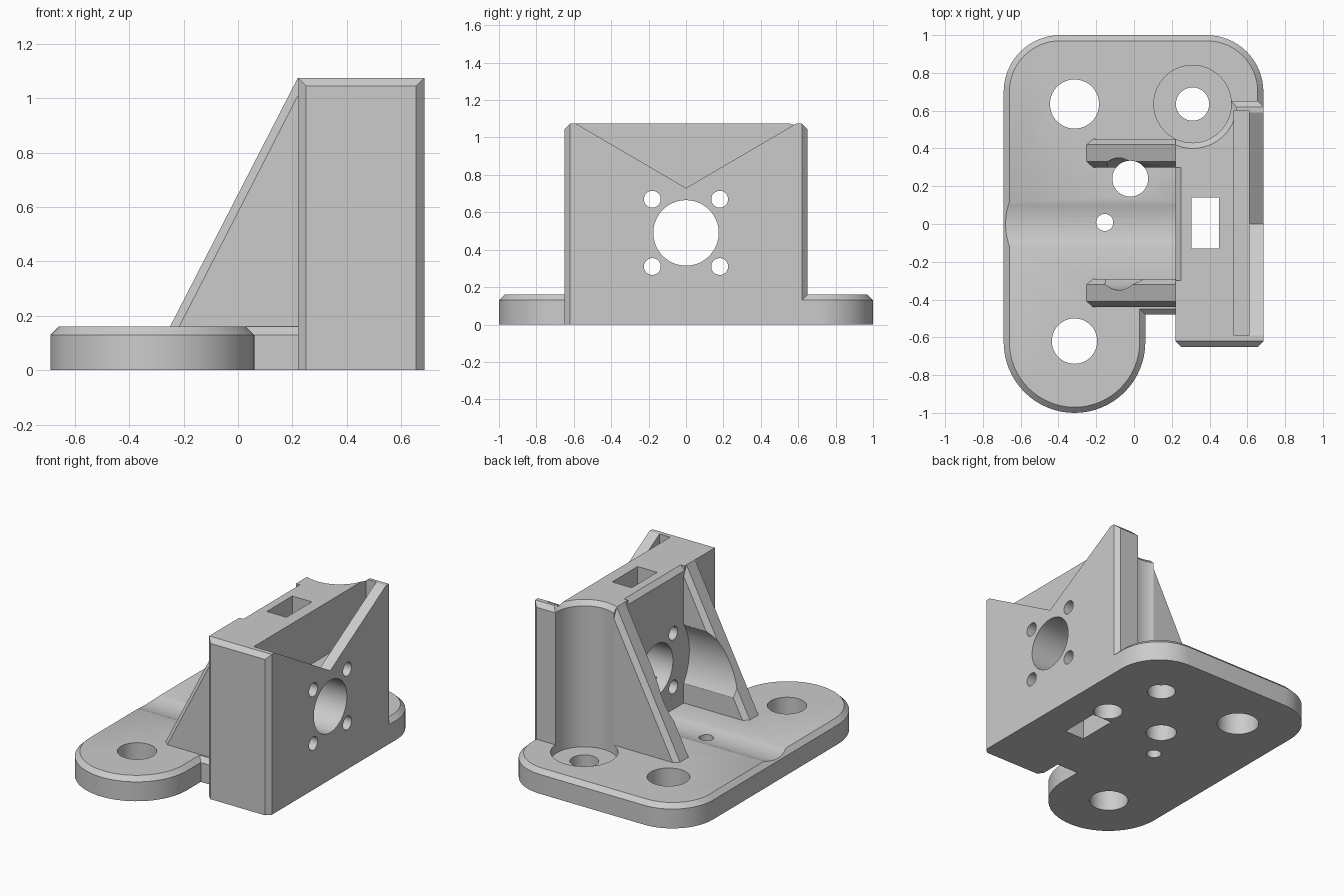
import bpy, bmesh
from math import sin, cos, pi, radians
from mathutils import Matrix, Vector

if "Cube" in bpy.data.objects:
    bpy.data.objects.remove(bpy.data.objects["Cube"], do_unlink=True)

CHAMFER = 0.03

grey = bpy.data.materials.new("light_grey_plastic")
grey.use_nodes = True
colour = (0.6, 0.6, 0.6, 1)
grey.diffuse_color = colour
grey.node_tree.nodes["Principled BSDF"].inputs["Base Color"].default_value = colour


def finish(name, bm):
    bmesh.ops.recalc_face_normals(bm, faces=bm.faces)
    mesh = bpy.data.meshes.new(name)
    bm.to_mesh(mesh)
    bm.free()
    mesh.materials.append(grey)
    ob = bpy.data.objects.new(name, mesh)
    bpy.context.collection.objects.link(ob)
    return ob


def prism(name, points, extrude, chamfer=None):
    """Extrude a closed outline; chamfer(a, b) picks the edges to bevel."""
    bm = bmesh.new()
    face = bm.faces.new([bm.verts.new(p) for p in points])
    out = bmesh.ops.extrude_face_region(bm, geom=[face], use_keep_orig=True)
    moved = [v for v in out["geom"] if isinstance(v, bmesh.types.BMVert)]
    bmesh.ops.translate(bm, verts=moved, vec=extrude)
    bmesh.ops.recalc_face_normals(bm, faces=bm.faces)
    if chamfer:
        edges = [e for e in bm.edges if chamfer(e.verts[0].co, e.verts[1].co)]
        bmesh.ops.bevel(bm, geom=edges, offset=CHAMFER, segments=1,
                        affect='EDGES', clamp_overlap=False)
    return finish(name, bm)


def box(name, x, y, z, chamfer=None):
    pts = [(x[0], y[0], z[0]), (x[1], y[0], z[0]), (x[1], y[1], z[0]), (x[0], y[1], z[0])]
    return prism(name, pts, (0, 0, z[1] - z[0]), chamfer)


def rod(name, r, start, end, r_end=None):
    """Cylinder or cone between two points."""
    a, b = Vector(start), Vector(end)
    turn = (b - a).to_track_quat('Z', 'Y').to_matrix().to_4x4()
    bm = bmesh.new()
    bmesh.ops.create_cone(bm, cap_ends=True, segments=64, radius1=r,
                          radius2=r if r_end is None else r_end, depth=(b - a).length,
                          matrix=Matrix.Translation((a + b) / 2) @ turn)
    return finish(name, bm)


def arc(cx, cy, r, start, end, steps):
    angles = [radians(start + (end - start) * i / steps) for i in range(steps + 1)]
    return [(cx + r * cos(t), cy + r * sin(t), 0) for t in angles]


def combine(target, other, operation):
    mod = target.modifiers.new(operation, 'BOOLEAN')
    mod.operation = operation
    mod.solver = 'EXACT'
    mod.object = other
    bpy.ops.object.select_all(action='DESELECT')
    bpy.context.view_layer.objects.active = target
    target.select_set(True)
    bpy.ops.object.modifier_apply(modifier=mod.name)
    bpy.data.objects.remove(other, do_unlink=True)


# Base plate: rounded back corners, round lobe at the front
outline = (arc(0.385, 0.7, 0.3, 0, 90, 16) + arc(-0.39, 0.7, 0.3, 90, 180, 16)
           + arc(-0.315, -0.625, 0.375, 180, 360, 32)
           + [(0.06, -0.48, 0), (0.5, -0.48, 0), (0.5, 0.3, 0), (0.685, 0.3, 0)])
bracket = prism("bracket", outline, (0, 0, 0.16),
                lambda a, b: min(a.z, b.z) > 0.15)

# Upright block with chamfered ends
def block_edge(a, b):
    upright = abs(a.x - b.x) + abs(a.y - b.y) < 0.01
    across = abs(a.y - b.y) < 0.01 and min(a.z, b.z) > 1
    return upright or across

combine(bracket, box("upright_block", (0.22, 0.685), (-0.65, 0.65), (0, 1.075), block_edge), 'UNION')

# Sloping ribs, both edges of the slope chamfered
for y in (-0.44, 0.3):
    side = [(-0.281, y, 0.1), (0.22, y, 1.075), (0.3, y, 1.075), (0.3, y, 0.1)]
    rib = prism("rib", side, (0, 0.15, 0),
                lambda a, b: abs(a.z - b.z) > 0.9 and abs(a.x - b.x) > 0.4)
    combine(bracket, rib, 'UNION')

cutters = [
    # Round channel between the ribs and chamfer above it
    rod("channel", 0.35, (-1, 0, 0.49), (0.22, 0, 0.49)),
    prism("edge_chamfer", [(0.2, -0.3, 1.025), (0.27, -0.3, 1.095), (0.2, -0.3, 1.095)], (0, 0.6, 0)),
    # Shaft bore
    rod("shaft_bore", 0.175, (-1, 0, 0.49), (1, 0, 0.49)),
    # Mounting holes in the base
    rod("back_hole", 0.13, (-0.315, 0.635, -0.1), (-0.315, 0.635, 0.4)),
    rod("front_hole", 0.12, (-0.315, -0.62, -0.1), (-0.315, -0.62, 0.4)),
    rod("corner_hole", 0.088, (0.31, 0.635, -0.1), (0.31, 0.635, 0.4)),
    rod("side_hole", 0.095, (-0.02, 0.24, -0.1), (-0.02, 0.24, 1)),
    rod("pin_hole", 0.045, (-0.155, 0.008, -0.1), (-0.155, 0.008, 0.4)),
    rod("blind_hole", 0.09, (0.405, 0.23, -0.1), (0.405, 0.23, 0.2)),
    # Tool clearance over the corner hole
    rod("clearance", 0.205, (0.31, 0.635, 0.1), (0.31, 0.635, 1.2)),
    rod("clearance_chamfer", 0.205, (0.31, 0.635, 1.045), (0.31, 0.635, 1.105), 0.265),
    # Rectangular shaft, top slot and V notch
    box("square_shaft", (0.305, 0.45), (-0.13, 0.14), (-0.1, 1.2)),
    box("top_slot", (0.53, 0.61), (-0.59, 0.6), (0.725, 1.2)),
    prism("v_notch", [(0.6, 0, 0.73), (0.6, 0.684, 1.13), (0.6, -0.684, 1.13)], (0.2, 0, 0)),
]
# Screw holes around the bore
for y in (-0.18, 0.18):
    for z in (0.31, 0.67):
        cutters.append(rod("screw_hole", 0.045, (-1, y, z), (1, y, z)))

for cutter in cutters:
    combine(bracket, cutter, 'DIFFERENCE')

bracket.select_set(True)
bpy.context.view_layer.objects.active = bracket
bpy.ops.object.shade_smooth_by_angle(angle=radians(25))
